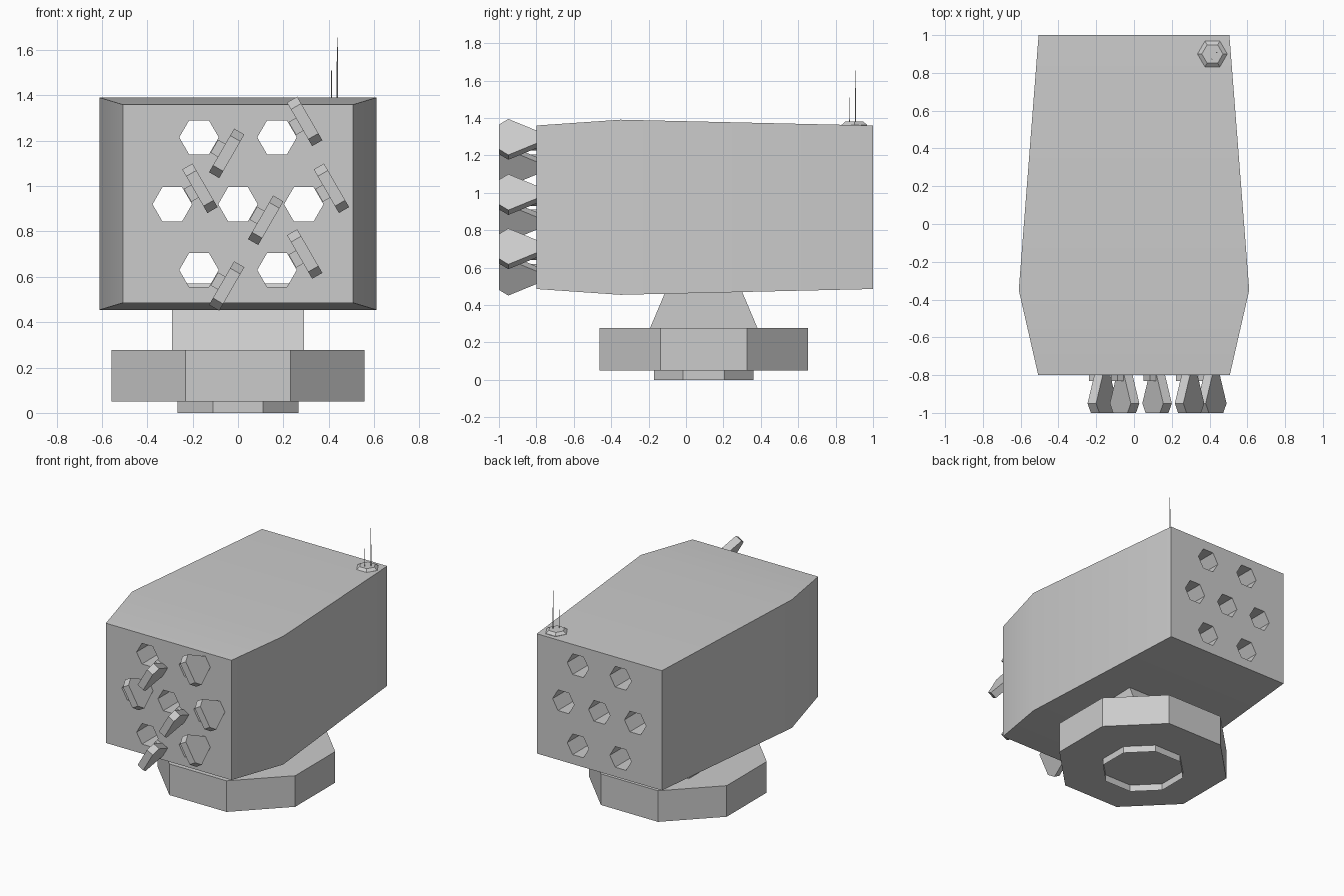
import bpy, bmesh
from math import cos, sin, pi, radians
from mathutils import Vector

if "Cube" in bpy.data.objects:
    bpy.data.objects.remove(bpy.data.objects["Cube"])


def make_object(name, bm):
    bmesh.ops.recalc_face_normals(bm, faces=bm.faces)
    mesh = bpy.data.meshes.new(name)
    bm.to_mesh(mesh)
    bm.free()
    obj = bpy.data.objects.new(name, mesh)
    bpy.context.collection.objects.link(obj)
    return obj


def loft(bm, rings, cap_start=True, cap_end=True):
    """Skin a list of equal-length point rings."""
    loops = [[bm.verts.new(p) for p in ring] for ring in rings]
    n = len(loops[0])
    for a, b in zip(loops, loops[1:]):
        for i in range(n):
            j = (i + 1) % n
            bm.faces.new((a[i], a[j], b[j], b[i]))
    if cap_start:
        bm.faces.new(loops[0][::-1])
    if cap_end:
        bm.faces.new(loops[-1])


def ring_z(cx, cy, z, r, n, turn=0.0):
    return [(cx + r * cos(turn + 2 * pi * i / n),
             cy + r * sin(turn + 2 * pi * i / n), z) for i in range(n)]


def lathe(name, cx, cy, levels, n, turn=0.0, bottom=True):
    """Upright n-sided solid from (z, radius) levels."""
    bm = bmesh.new()
    loft(bm, [ring_z(cx, cy, z, r, n, turn) for z, r in levels], bottom)
    return make_object(name, bm)


# Launch tubes: x, z, and angle of the edge that carries the hatch
tubes = [(-0.172, 1.215, -30), (0.172, 1.215, 30),
         (-0.29, 0.92, 30), (0, 0.92, -30), (0.29, 0.92, 30),
         (-0.172, 0.63, -30), (0.172, 0.63, 30)]

# Housing: box bulging slightly behind the front
bm = bmesh.new()
loft(bm, [[(sx * w, y, 0.9225 + sz * h)
           for sx, sz in ((-1, -1), (1, -1), (1, 1), (-1, 1))]
          for y, w, h in ((-0.8, 0.507, 0.437), (-0.35, 0.61, 0.468),
                          (1.0, 0.505, 0.437))])
housing = make_object("housing", bm)

# Hexagonal tubes cut all the way through
bm = bmesh.new()
for x, z, _ in tubes:
    loft(bm, [[(x + 0.087 * cos(i * pi / 3), y, z + 0.087 * sin(i * pi / 3))
               for i in range(6)] for y in (-1.1, 1.3)])
cutter = make_object("tube_cutter", bm)
cutter.hide_render = True
mod = housing.modifiers.new("tubes", 'BOOLEAN')
mod.operation = 'DIFFERENCE'
mod.solver = 'EXACT'
mod.object = cutter
bpy.context.view_layer.objects.active = housing
housing.select_set(True)
bpy.ops.object.modifier_apply(modifier=mod.name)
bpy.data.objects.remove(cutter)
bpy.ops.object.shade_smooth_by_angle(angle=radians(30))

# Open hatches with their hinges, standing out from the front
hatch_outline = [(-0.04, -0.8), (-0.111, -0.95), (-0.076, -1.0),
                 (0.076, -1.0), (0.111, -0.95), (0.04, -0.8)]
hinge_outline = [(-0.033, -0.79), (-0.033, -0.83),
                 (0.033, -0.83), (0.033, -0.79)]
for k, (x, z, deg) in enumerate(tubes, 1):
    a = radians(deg)
    out = Vector((cos(a), 0, sin(a)))
    along = Vector((-sin(a), 0, cos(a)))
    for name, outline, near, far in (("hatch", hatch_outline, 0.115, 0.167),
                                     ("hinge", hinge_outline, 0.078, 0.12)):
        bm = bmesh.new()
        loft(bm, [[Vector((x, y, z)) + out * d + along * t for t, y in outline]
                  for d in (near, far)])
        make_object(f"{name}_{k}", bm)

# Turntable: octagonal drum with an open collar underneath
CY, S = 0.095, cos(pi / 8)
lathe("turntable", 0, CY, [(0.05, 0.557 / S), (0.277, 0.557 / S)], 8, pi / 8)
bm = bmesh.new()
loft(bm, [ring_z(0, CY, z, 0.267 / S, 8, pi / 8) for z in (0, 0.052)],
     False, False)
make_object("base_collar", bm)

# Tapered neck reaching up into the housing
bm = bmesh.new()
loft(bm, [[(sx * 0.29, CY + sy * d, z)
           for sx, sy in ((-1, -1), (1, -1), (1, 1), (-1, 1))]
          for z, d in ((0.27, 0.29), (0.57, 0.163))])
make_object("neck", bm)

# Antenna mount and two whips
lathe("antenna_mount", 0.415, 0.9, [(1.355, 0.079), (1.363, 0.079), (1.38, 0.056)], 6)
lathe("short_antenna", 0.412, 0.873, [(1.375, 0.003), (1.51, 0.002)], 6)
lathe("long_antenna", 0.438, 0.907, [(1.375, 0.0035), (1.5, 0.003), (1.655, 0.0015)], 6)
